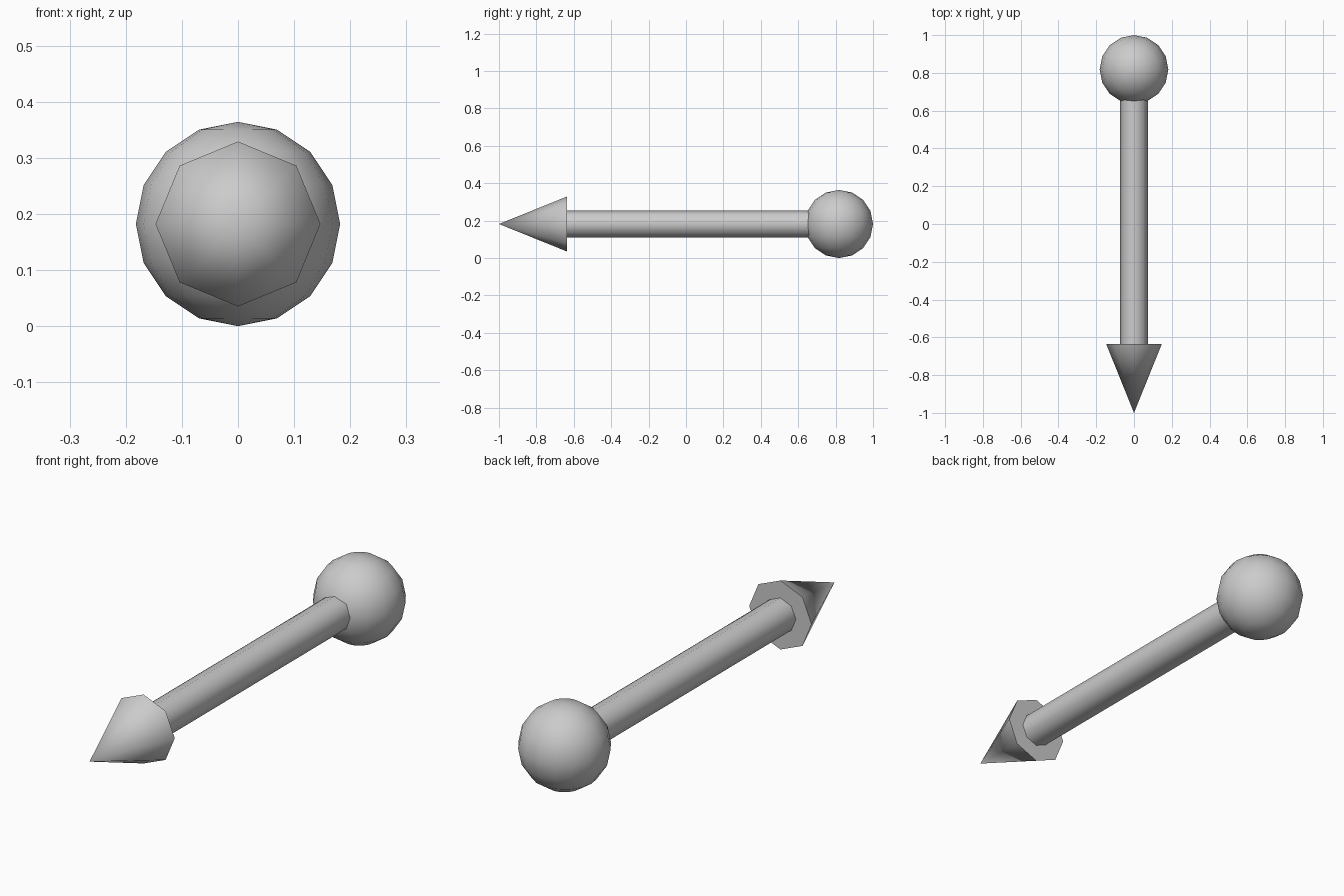
import bpy, math

if "Cube" in bpy.data.objects:
    bpy.data.objects.remove(bpy.data.objects["Cube"])

AXIS_Z = 0.182          # height of the arrow's centre line


def smooth(obj, name):
    obj.name = name
    bpy.ops.object.transform_apply(location=False, rotation=True, scale=True)
    bpy.ops.object.shade_smooth_by_angle(angle=math.radians(60))


def tapered(name, r_back, r_front, y_back, y_front):
    """Eight-sided capped solid along y, from y_back to y_front."""
    bpy.ops.mesh.primitive_cone_add(
        vertices=8, radius1=r_back, radius2=r_front, depth=y_back - y_front,
        location=(0, (y_back + y_front) / 2, AXIS_Z),
        rotation=(math.radians(90), 0, 0))
    smooth(bpy.context.object, name)


# Arrow head pointing to the front
tapered("arrow_head", 0.147, 0.0, -0.636, -1.0)

# Shaft, running slightly into the ball
tapered("shaft", 0.073, 0.073, 0.68, -0.636)

# Ball at the back end
bpy.ops.mesh.primitive_uv_sphere_add(segments=16, ring_count=8, radius=0.182,
                                     location=(0, 0.818, AXIS_Z))
smooth(bpy.context.object, "ball")
